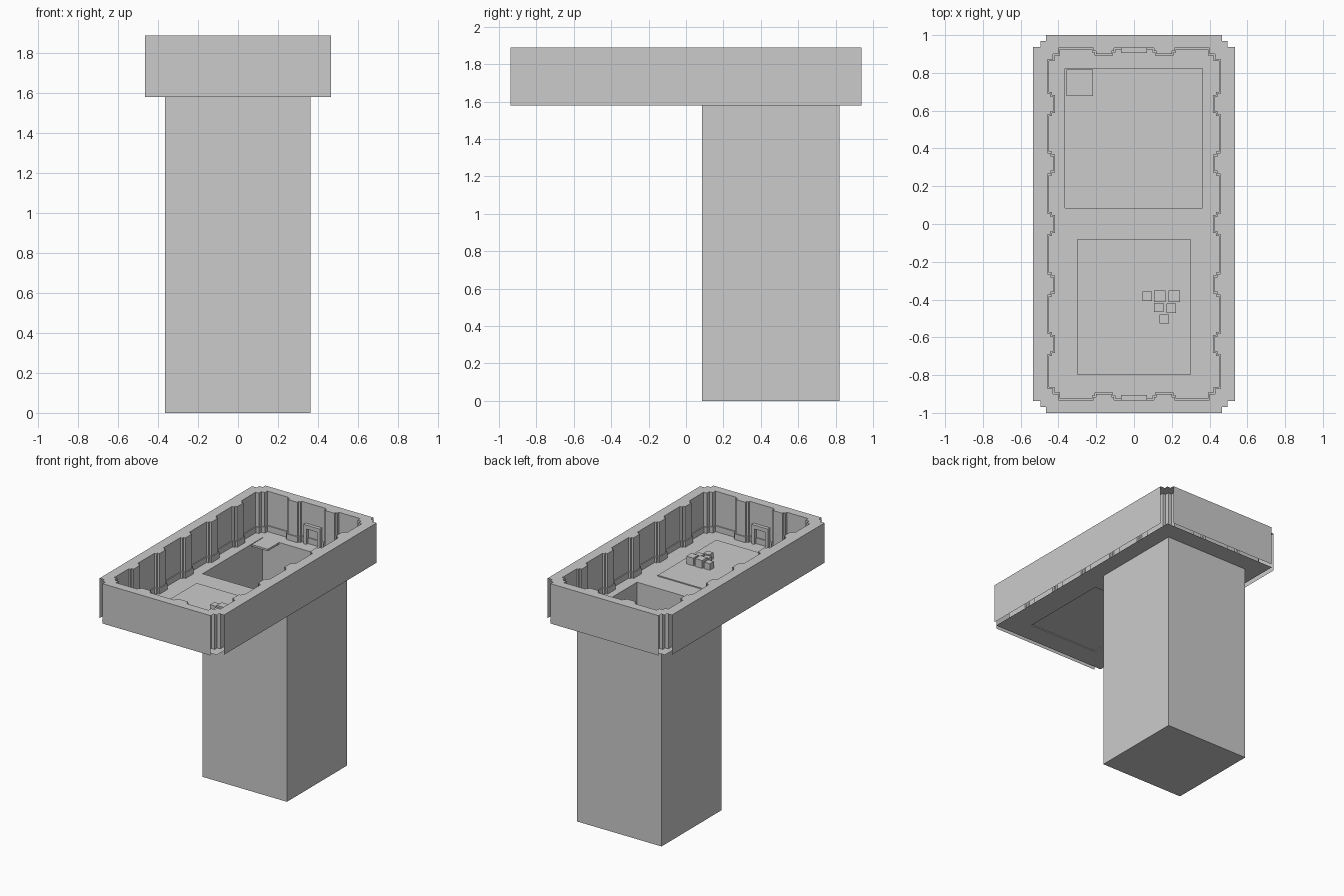
import bpy, bmesh

if "Cube" in bpy.data.objects:
    bpy.data.objects.remove(bpy.data.objects["Cube"])

FLOOR, TOP = 1.58, 1.89


def rect(x0, x1, y0, y1):
    return [(x0, y0), (x1, y0), (x1, y1), (x0, y1)]


def mirror4(quarter):
    """Counter-clockwise loop from its +x +y quarter."""
    half = quarter + [(-x, y) for x, y in reversed(quarter)]
    return half + [(-x, -y) for x, y in half]


def finish(name, bm):
    mesh = bpy.data.meshes.new(name)
    bm.to_mesh(mesh)
    bm.free()
    obj = bpy.data.objects.new(name, mesh)
    bpy.context.collection.objects.link(obj)
    return obj


def sheet(name, z, *loops):
    """Flat sheet facing up: first loop is the border, the others are holes."""
    bm = bmesh.new()
    edges = []
    for loop in loops:
        vs = [bm.verts.new((x, y, z)) for x, y in loop]
        edges += [bm.edges.new((vs[i - 1], vs[i])) for i in range(len(vs))]
    bmesh.ops.triangle_fill(bm, use_beauty=True, use_dissolve=False, edges=edges)
    bm.normal_update()
    bmesh.ops.reverse_faces(bm, faces=[f for f in bm.faces if f.normal.z < 0])
    return finish(name, bm)


def band(name, loop, z0, z1, inward=False, bottom=False):
    """Vertical wall around a closed loop."""
    bm = bmesh.new()
    lo = [bm.verts.new((x, y, z0)) for x, y in loop]
    hi = [bm.verts.new((x, y, z1)) for x, y in loop]
    for i in range(len(loop)):
        f = [lo[i - 1], lo[i], hi[i], hi[i - 1]]
        bm.faces.new(f[::-1] if inward else f)
    if bottom:
        bm.faces.new(lo)
    return finish(name, bm)


def box(name, x0, x1, y0, y1, z0, z1):
    bm = bmesh.new()
    bmesh.ops.create_cube(bm, size=1)
    for v in bm.verts:
        v.co = (x1 if v.co.x > 0 else x0, y1 if v.co.y > 0 else y0,
                z1 if v.co.z > 0 else z0)
    return finish(name, bm)


def plane(name, corners):
    bm = bmesh.new()
    bm.faces.new([bm.verts.new(c) for c in corners])
    return finish(name, bm)


def room_outline(d=0.0):
    """Inner wall outline with stepped pilasters, pushed in by d."""
    w, l = 0.457 - d, 0.932 - d
    step = [(-0.055, 0), (-0.055, .016), (-0.04, .016), (-0.04, .032)]
    step = [(t - d, p) for t, p in step]
    full = step + [(-t, p) for t, p in reversed(step)]
    pts = [(w - p, t) for t, p in full[4:]]
    for c in (0.32, 0.635):
        pts += [(w - p, c + t) for t, p in full]
    pts += [(w, .87 - d), (.43 - d, .87 - d), (.43 - d, .90 - d),
            (.40 - d, .90 - d), (.40 - d, l)]
    pts += [(0.16 - t, l - p) for t, p in full]
    return mirror4(pts)


# Inner walls and skirting
inner = room_outline()
band("inner_wall", inner, FLOOR, TOP, inward=True)
skirt = room_outline(0.008)
band("skirting", skirt, FLOOR, FLOOR + 0.045, inward=True)
sheet("skirting_top", FLOOR + 0.045, inner, skirt)

# Notched rim on top of the walls
outer = mirror4([(.535, .938), (.495, .938), (.495, .968), (.465, .968), (.465, 1)])
sheet("wall_rim", TOP, outer, inner)

# Outer wall panels, open at the corners
for s, side in ((1, "right"), (-1, "left")):
    plane(side + "_outer_wall", [(.535 * s, -.938 * s, FLOOR), (.535 * s, .938 * s, FLOOR),
                                 (.535 * s, .938 * s, TOP), (.535 * s, -.938 * s, TOP)])
for s, side in ((1, "back"), (-1, "front")):
    plane(side + "_outer_wall", [(.465 * s, s, FLOOR), (-.465 * s, s, FLOOR),
                                 (-.465 * s, s, TOP), (.465 * s, s, TOP)])

# Floor with openings for the shaft and the raised panel
shaft = rect(-.365, .362, .085, .822)
panel = rect(-.3, .3, -.8, -.08)
sheet("floor", FLOOR, rect(-.495, .495, -.968, .968), shaft, panel)
band("floor_panel_edge", panel, FLOOR, FLOOR + 0.008)
sheet("floor_panel", FLOOR + 0.008, panel)

# Deep shaft and the small ledge in its corner
band("shaft", shaft, 0, FLOOR, inward=True)
sheet("shaft_bottom", 0, shaft)
box("shaft_ledge", -.357, -.218, .678, .817, FLOOR - 0.012, FLOOR + 0.003)

# Door frames at both ends
for s, side in ((1, "back"), (-1, "front")):
    y0, y1 = sorted((.905 * s, .932 * s))
    for x in (-.07, .045):
        box(side + "_door_jamb", x, x + .025, y0, y1, FLOOR, FLOOR + .12)
    box(side + "_door_lintel", -.07, .07, y0, y1, FLOOR + .12, FLOOR + .15)

# Group of crates
for x, y, size in ((.07, -.383, .05), (.137, -.382, .062), (.213, -.382, .06),
                   (.13, -.442, .05), (.197, -.447, .05), (.16, -.503, .05)):
    h = size / 2
    box("crate", x - h, x + h, y - h, y + h, FLOOR + .008, FLOOR + .008 + size)
